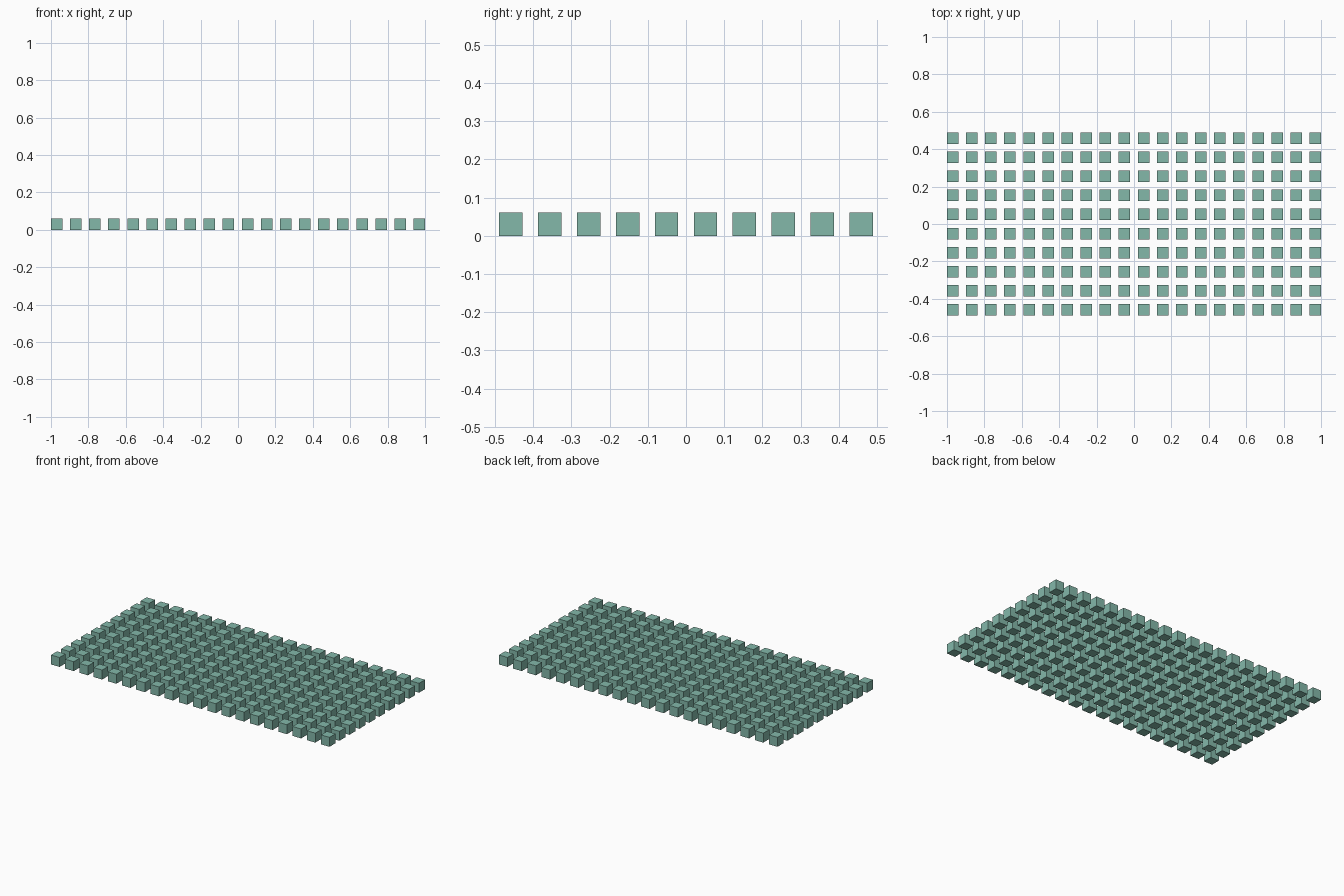
import bpy

if "Cube" in bpy.data.objects:
    bpy.data.objects.remove(bpy.data.objects["Cube"])

COLS, ROWS = 20, 10
SIZE = 2 / ((COLS - 1) * 5 / 3 + 1)   # cube edge, gaps are 2/3 of an edge
PITCH = SIZE * 5 / 3

# Corner cube, standing on the ground
bpy.ops.mesh.primitive_cube_add(
    size=SIZE,
    location=(-(COLS - 1) * PITCH / 2, -(ROWS - 1) * PITCH / 2, SIZE / 2))
blocks = bpy.context.object
blocks.name = "block_grid"

# Repeat along x, then y
for name, count, offset in (("columns", COLS, (PITCH, 0, 0)),
                            ("rows", ROWS, (0, PITCH, 0))):
    array = blocks.modifiers.new(name, 'ARRAY')
    array.count = count
    array.use_relative_offset = False
    array.use_constant_offset = True
    array.constant_offset_displace = offset

# Soft green colour
green = bpy.data.materials.new("soft_green")
green.diffuse_color = (0.23, 0.48, 0.40, 1)
green.use_nodes = True
green.node_tree.nodes["Principled BSDF"].inputs["Base Color"].default_value = green.diffuse_color
blocks.data.materials.append(green)
